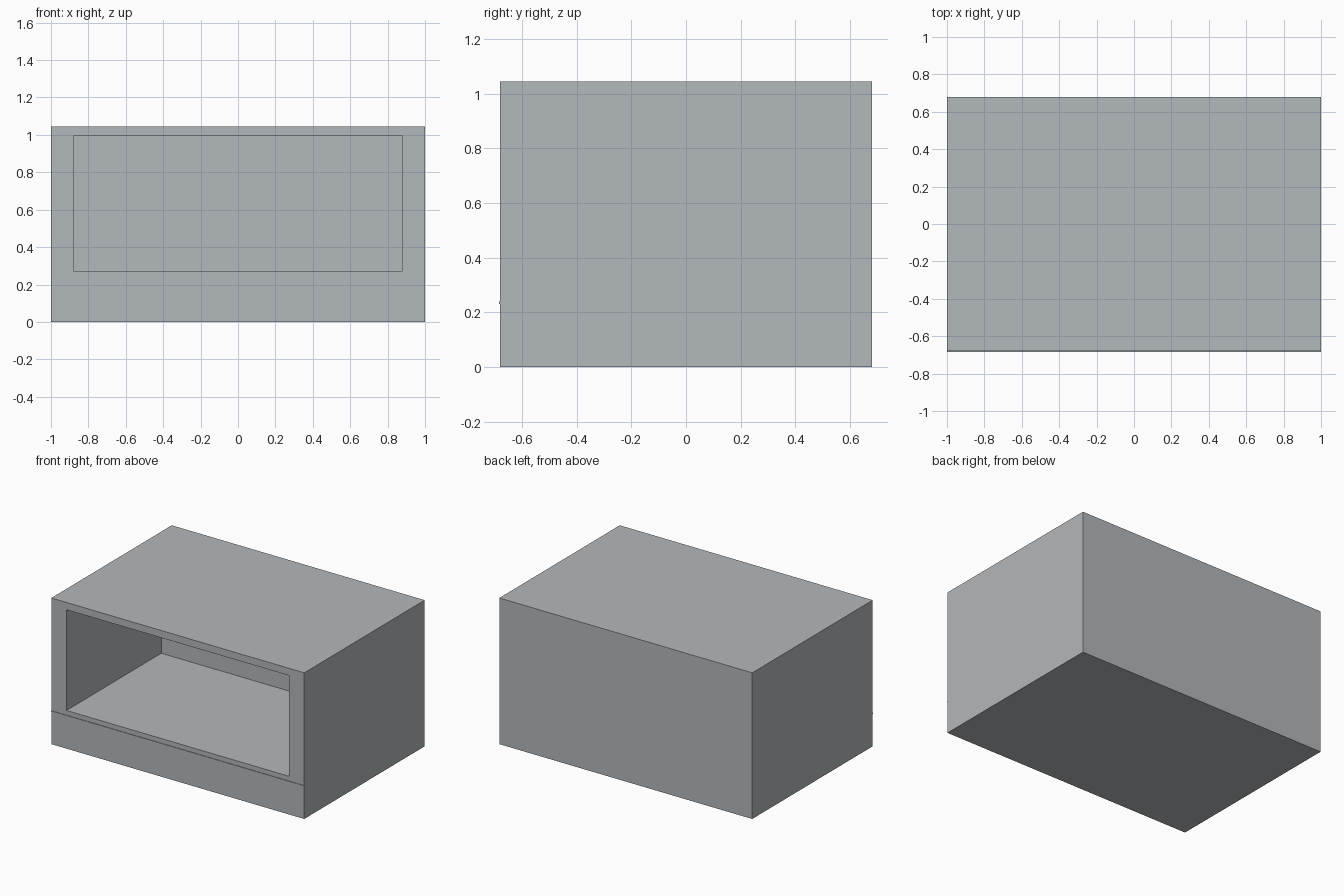
import bpy, bmesh
from mathutils import Matrix

if "Cube" in bpy.data.objects:
    bpy.data.objects.remove(bpy.data.objects["Cube"])

W, D, H = 2.0, 1.36, 1.045            # cabinet size
OPEN_X, OPEN_Z0, OPEN_Z1 = 0.88, 0.273, 0.993
CAVITY_DEPTH = 1.07

grey = bpy.data.materials.new("cool grey")
grey.diffuse_color = (0.45, 0.48, 0.50, 1)
grey.use_nodes = True
grey.node_tree.nodes["Principled BSDF"].inputs["Base Color"].default_value = grey.diffuse_color


def box(bm, size, centre):
    m = Matrix.Translation(centre) @ Matrix.Diagonal((*size, 1))
    bmesh.ops.create_cube(bm, size=1, matrix=m)


def finish(bm, name):
    bmesh.ops.recalc_face_normals(bm, faces=bm.faces)
    me = bpy.data.meshes.new(name)
    bm.to_mesh(me)
    bm.free()
    me.materials.append(grey)
    ob = bpy.data.objects.new(name, me)
    bpy.context.collection.objects.link(ob)
    return ob


# Cabinet body: inset the front face to the opening, then push it back
bm = bmesh.new()
box(bm, (W, D, H), (0, 0, H / 2))
front = min(bm.faces, key=lambda f: f.calc_center_median().y)
bmesh.ops.inset_region(bm, faces=[front], thickness=0.05)
for v in front.verts:
    v.co.x = OPEN_X if v.co.x > 0 else -OPEN_X
    v.co.z = OPEN_Z1 if v.co.z > H / 2 else OPEN_Z0
back = bmesh.ops.extrude_discrete_faces(bm, faces=[front])["faces"][0]
bmesh.ops.translate(bm, verts=back.verts, vec=(0, CAVITY_DEPTH, 0))
finish(bm, "cabinet_body")

# Thin raised trim line between the opening and the lower panel
bm = bmesh.new()
box(bm, (W, 0.008, 0.009), (0, -D / 2, 0.235))
finish(bm, "front_trim_strip")
